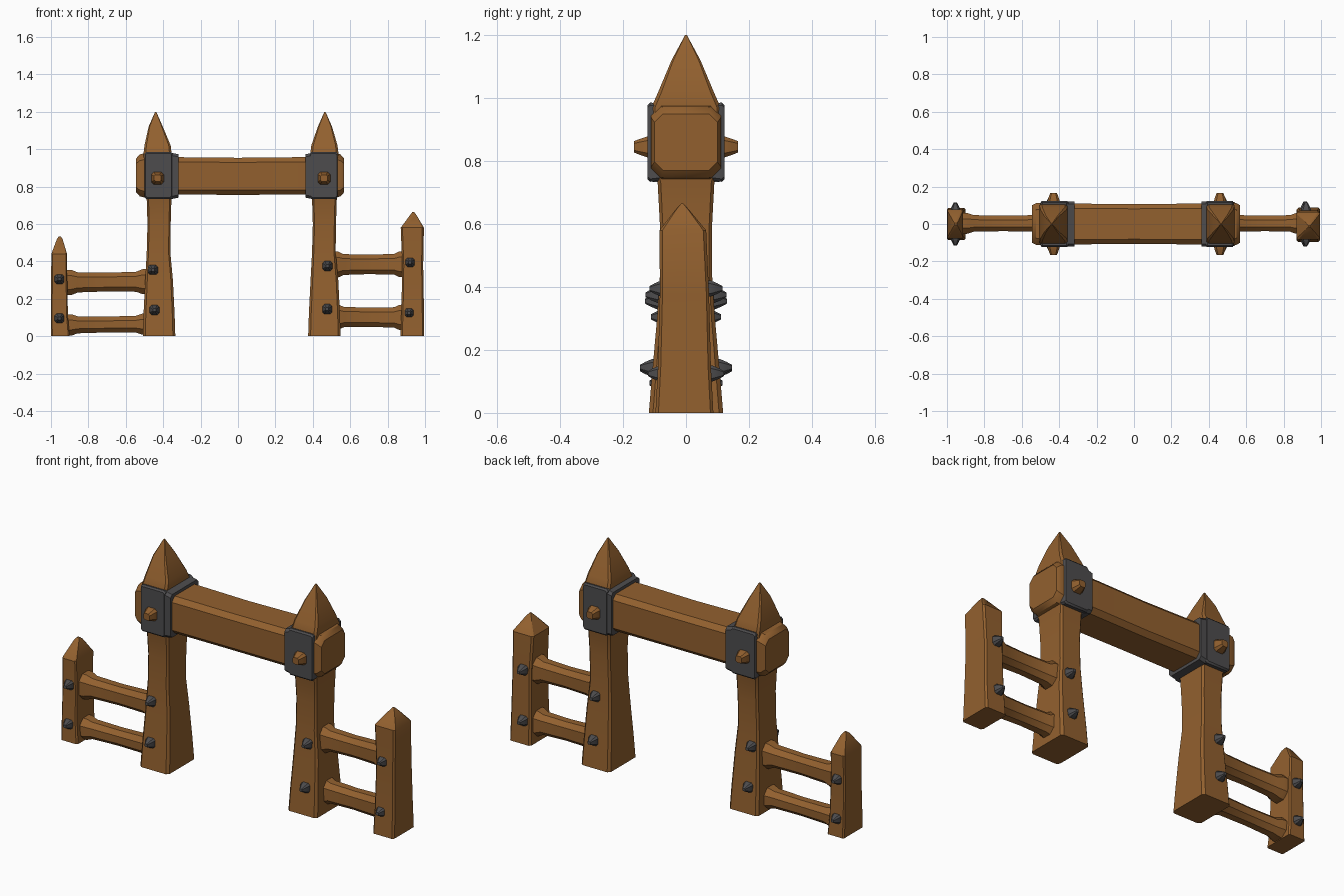
import bpy, bmesh, math


def material(name, rgb):
    m = bpy.data.materials.new(name)
    m.diffuse_color = (*rgb, 1)
    return m


WOOD = material("brown_wood", (0.29, 0.118, 0.028))
IRON = material("dark_iron", (0.075, 0.073, 0.076))


def loft(name, axis, sections, mat, chamfer=0.15):
    """Loft chamfered rectangles. Section: (position, centre u, centre v, half u, half v)."""
    bm = bmesh.new()
    rings = []
    for p, cu, cv, hu, hv in sections:
        k = chamfer * min(hu, hv)
        outline = [(hu, hv - k), (hu - k, hv), (k - hu, hv), (-hu, hv - k),
                   (-hu, k - hv), (k - hu, -hv), (hu - k, -hv), (hu, k - hv)]
        ring = []
        for u, v in outline:
            u, v = u + cu, v + cv
            co = {"x": (p, u, v), "y": (u, p, v), "z": (u, v, p)}[axis]
            ring.append(bm.verts.new(co))
        rings.append(ring)
    for a, b in zip(rings, rings[1:]):
        for i in range(8):
            j = (i + 1) % 8
            bm.faces.new((a[i], a[j], b[j], b[i]))
    bm.faces.new(rings[0])
    bm.faces.new(rings[-1])
    bmesh.ops.recalc_face_normals(bm, faces=bm.faces)
    me = bpy.data.meshes.new(name)
    bm.to_mesh(me)
    bm.free()
    ob = bpy.data.objects.new(name, me)
    bpy.context.collection.objects.link(ob)
    me.materials.append(mat)
    bpy.ops.object.select_all(action='DESELECT')
    ob.select_set(True)
    bpy.context.view_layer.objects.active = ob
    bpy.ops.object.shade_smooth_by_angle(angle=math.radians(32))
    return ob


def stud(name, x, z, y0, y1, r0, r1, mat):
    """Tapered stud on both the front and back."""
    for s, side in ((-1, "front"), (1, "back")):
        ym = y0 + 0.55 * (y1 - y0)
        loft(f"{name}_{side}", "y",
             [(s * (y0 - 0.035), x, z, r0, r0), (s * y0, x, z, r0, r0),
              (s * ym, x, z, (r0 + r1) / 2, (r0 + r1) / 2), (s * y1, x, z, r1, r1)],
             mat, 0.4)


# Tall gate posts with pointed caps
for side, s, cx, tip in (("left", -1, -0.422, -0.44), ("right", 1, 0.462, 0.465)):
    top = -0.43 if s < 0 else 0.462
    loft(f"{side}_gate_post", "z",
         [(0.0, cx, 0, 0.087, 0.118), (0.12, cx, 0, 0.083, 0.108),
          (0.30, cx, 0, 0.074, 0.092), (0.45, cx - 0.003, 0, 0.063, 0.082),
          (0.60, cx, 0, 0.062, 0.083), (0.73, cx, 0, 0.066, 0.09),
          (0.77, top, 0, 0.074, 0.1), (0.97, top, 0, 0.076, 0.11),
          (1.02, top, 0, 0.070, 0.088), (1.12, tip, 0, 0.038, 0.046),
          (1.2, tip, 0, 0.003, 0.003)], WOOD)

    # Bulging beam end outside the post
    e = -0.545 if s < 0 else 0.568
    loft(f"{side}_beam_end", "x",
         [(cx, 0, 0.86, 0.1, 0.1), (e - s * 0.06, 0, 0.86, 0.113, 0.122),
          (e - s * 0.02, 0, 0.86, 0.111, 0.112), (e, 0, 0.86, 0.1, 0.09)], WOOD, 0.3)

    # Iron strap around the beam, and plates front and back
    r = -0.338 if s < 0 else 0.38
    loft(f"{side}_iron_strap", "x",
         [(r - 0.019, 0, 0.857, 0.12, 0.124), (r + 0.019, 0, 0.857, 0.12, 0.116)]
         if s < 0 else
         [(r - 0.019, 0, 0.857, 0.12, 0.116), (r + 0.019, 0, 0.857, 0.12, 0.124)],
         IRON, 0.12)
    px = -0.425 if s < 0 else 0.458
    for f, face in ((-1, "front"), (1, "back")):
        loft(f"{side}_iron_plate_{face}", "y",
             [(f * 0.07, px, 0.86, 0.074, 0.12), (f * 0.114, px, 0.86, 0.074, 0.126),
              (f * 0.122, px, 0.86, 0.07, 0.118)], IRON, 0.12)
    stud(f"{side}_wood_peg", -0.43 if s < 0 else 0.46, 0.845, 0.12, 0.165, 0.034, 0.018, WOOD)

# Cross beam
loft("cross_beam", "x",
     [(-0.45, 0, 0.857, 0.108, 0.1), (-0.3, 0, 0.857, 0.109, 0.1),
      (0, 0, 0.855, 0.106, 0.099), (0.3, 0, 0.857, 0.109, 0.1),
      (0.48, 0, 0.857, 0.108, 0.1)], WOOD, 0.25)

# Short fence posts
loft("left_fence_post", "z",
     [(0, -0.95, 0, 0.05, 0.085), (0.1, -0.955, 0, 0.046, 0.08),
      (0.3, -0.956, 0, 0.043, 0.074), (0.44, -0.956, 0, 0.042, 0.078),
      (0.52, -0.953, 0, 0.015, 0.02), (0.533, -0.953, 0, 0.006, 0.006)], WOOD)
loft("right_fence_post", "z",
     [(0, 0.932, -0.005, 0.063, 0.092), (0.15, 0.934, -0.005, 0.06, 0.084),
      (0.38, 0.934, -0.005, 0.056, 0.078), (0.58, 0.932, -0.01, 0.062, 0.074),
      (0.645, 0.937, -0.012, 0.019, 0.022), (0.665, 0.937, -0.012, 0.004, 0.004)], WOOD)

# Rounded fence rails, flared where they meet the posts: name, x range, z, half height
for name, x0, x1, z0, z1, h in (("left_upper_rail", -0.93, -0.47, 0.287, 0.292, 0.052),
                                ("left_lower_rail", -0.93, -0.47, 0.06, 0.065, 0.044),
                                ("right_upper_rail", 0.5, 0.9, 0.383, 0.385, 0.054),
                                ("right_lower_rail", 0.5, 0.9, 0.103, 0.1, 0.053)):
    secs = []
    for t, f in ((0, 1.3), (0.09, 1.28), (0.16, 1.03), (0.5, 0.96), (0.84, 1.03), (0.91, 1.28), (1, 1.3)):
        secs.append((x0 + t * (x1 - x0), 0.003, z0 + t * (z1 - z0), 0.043 * f, h * f))
    loft(name, "x", secs, WOOD, 0.55)

# Small iron studs: name, x, z, post surface depth
for name, x, z, y in (("left_fence_upper", -0.955, 0.305, 0.073), ("left_fence_lower", -0.955, 0.095, 0.078),
                      ("left_gate_upper", -0.455, 0.355, 0.092), ("left_gate_lower", -0.447, 0.14, 0.108),
                      ("right_gate_upper", 0.478, 0.375, 0.09), ("right_gate_lower", 0.477, 0.145, 0.108),
                      ("right_fence_upper", 0.92, 0.395, 0.078), ("right_fence_lower", 0.915, 0.125, 0.083)):
    stud(name + "_stud", x, z, y, y + 0.038, 0.026, 0.008, IRON)
